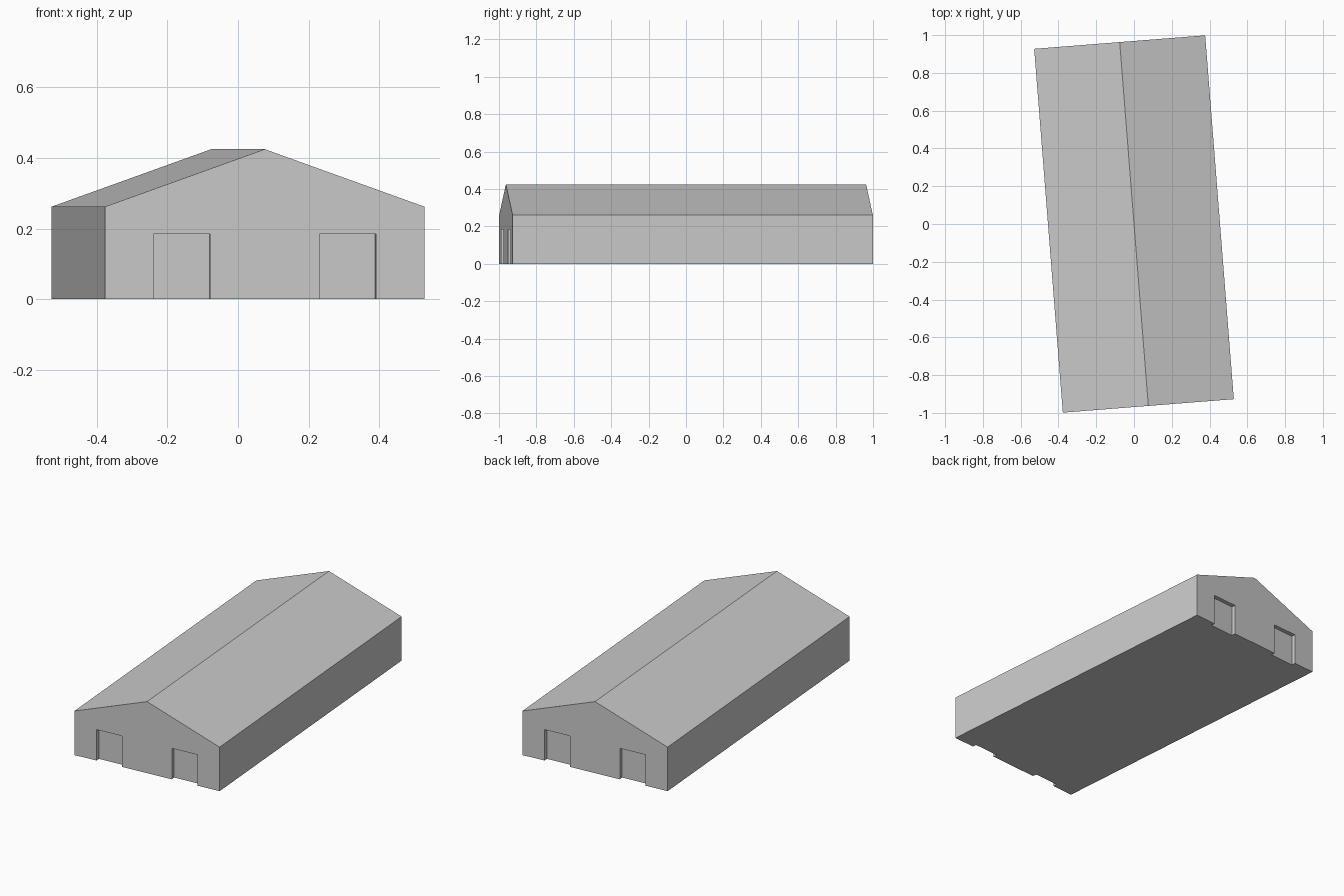
import bpy, math
from mathutils import Matrix

if "Cube" in bpy.data.objects:
    bpy.data.objects.remove(bpy.data.objects["Cube"])

W, L = 0.454, 0.966          # half width, half length
EAVE, RIDGE = 0.262, 0.425
SHEET = 0.005                # thickness of the roof sheet
DOOR_IN, DOOR_OUT, DOOR_H, RECESS = 0.155, 0.316, 0.184, 0.025
TURN = Matrix.Rotation(math.radians(4.5), 4, 'Z')


def extrude_profile(name, pts, y0, y1):
    """Prism from an x-z outline (anticlockwise seen from the front)."""
    n = len(pts)
    verts = [(x, y, z) for y in (y0, y1) for x, z in pts]
    faces = [tuple(range(n)), tuple(range(2 * n - 1, n - 1, -1))]
    faces += [(i, i + n, (i + 1) % n + n, (i + 1) % n) for i in range(n)]
    mesh = bpy.data.meshes.new(name)
    mesh.from_pydata(verts, [], faces)
    mesh.transform(TURN)
    obj = bpy.data.objects.new(name, mesh)
    bpy.context.collection.objects.link(obj)
    return obj


# Gabled hall
hall = extrude_profile("hall_body", [
    (-W, 0), (W, 0), (W, EAVE), (0, RIDGE), (0, RIDGE - SHEET), (-W, EAVE - SHEET)], -L, L)

# Thin sheet on the left slope
extrude_profile("left_roof_sheet", [
    (-W, EAVE - SHEET), (0, RIDGE - SHEET), (0, RIDGE), (-W, EAVE)], -L, L)

# Recessed doorways, two in each gable end
for end in (-1, 1):
    for side in (-1, 1):
        x0, x1 = sorted((side * DOOR_IN, side * DOOR_OUT))
        y0, y1 = sorted((end * (L - RECESS), end * (L + 0.1)))
        cutter = extrude_profile("doorway_cutter", [
            (x0, -0.1), (x1, -0.1), (x1, DOOR_H), (x0, DOOR_H)], y0, y1)
        cutter.hide_render = True
        cutter.hide_set(True)
        mod = hall.modifiers.new("doorway", 'BOOLEAN')
        mod.operation = 'DIFFERENCE'
        mod.solver = 'EXACT'
        mod.object = cutter
